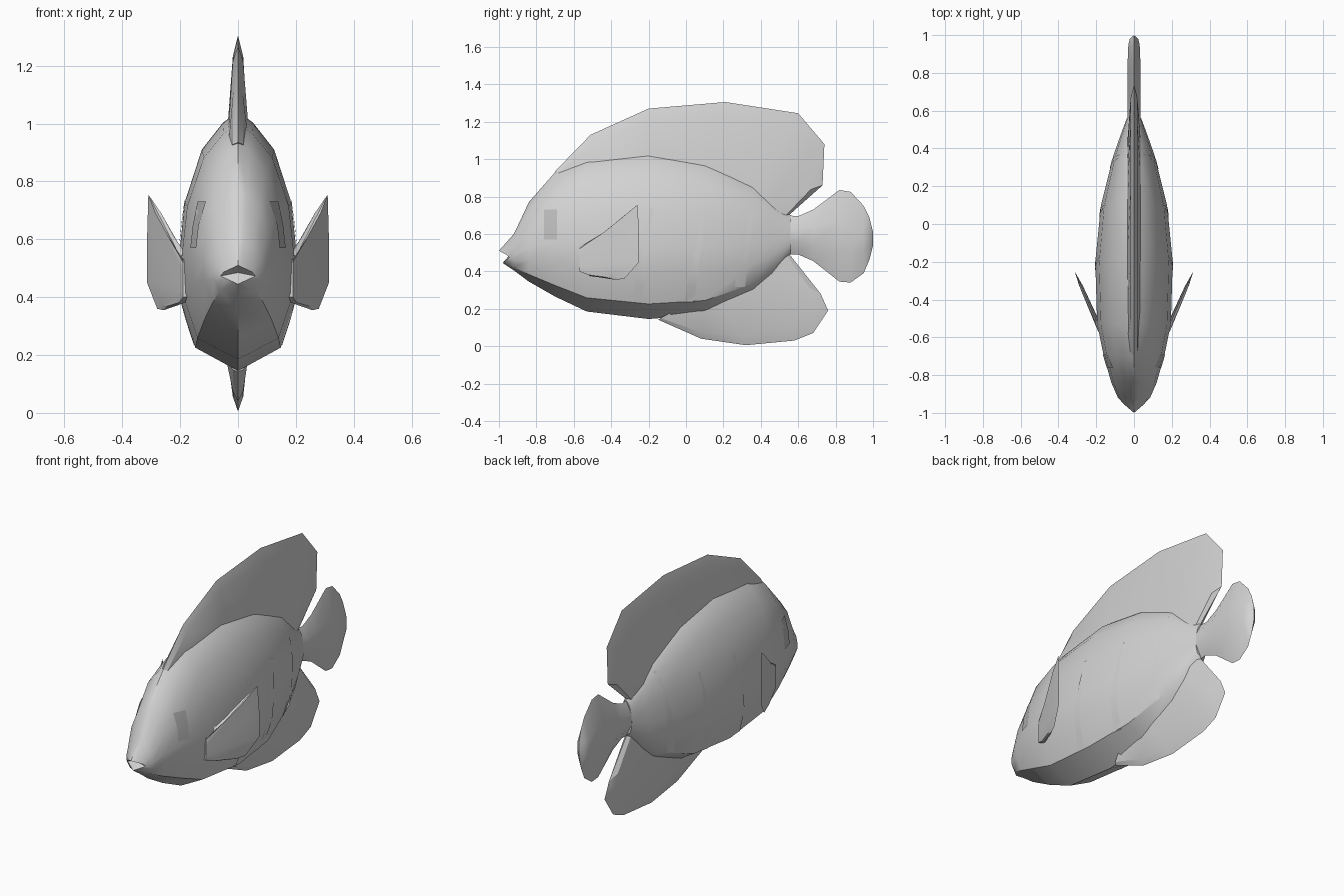
import bpy, bmesh
from mathutils import Vector
from mathutils.bvhtree import BVHTree

if "Cube" in bpy.data.objects:
    bpy.data.objects.remove(bpy.data.objects["Cube"])


def material(name, v):
    m = bpy.data.materials.new(name)
    m.diffuse_color = (v, v, v, 1)
    m.use_nodes = True
    m.node_tree.nodes["Principled BSDF"].inputs["Base Color"].default_value = m.diffuse_color
    return m


GREY = material("pale_grey", 0.65)
EYE = material("eye_grey", 0.5)


def finish(name, bm, mat=GREY, angle=0.7, closed=True):
    bmesh.ops.remove_doubles(bm, verts=bm.verts, dist=0.0005)
    if closed:
        bmesh.ops.recalc_face_normals(bm, faces=bm.faces)
    me = bpy.data.meshes.new(name)
    bm.to_mesh(me)
    bm.free()
    ob = bpy.data.objects.new(name, me)
    bpy.context.collection.objects.link(ob)
    me.materials.append(mat)
    bpy.ops.object.select_all(action='DESELECT')
    ob.select_set(True)
    bpy.context.view_layer.objects.active = ob
    bpy.ops.object.shade_smooth_by_angle(angle=angle)
    return ob


def loft(bm, rings):
    """Skin a list of closed rings; returns the vertex rings."""
    vr = [[bm.verts.new(p) for p in r] for r in rings]
    for a, b in zip(vr, vr[1:]):
        n = len(a)
        for i in range(n):
            j = (i + 1) % n
            bm.faces.new((a[i], a[j], b[j], b[i]))
    return vr


# Body: cross sections (height fraction, width fraction) along y
SECTION = [(0, 0), (.09, .72), (.27, .97), (.43, 1), (.65, .9), (.855, .61), (.96, .25), (1, 0)]
STATIONS = [(-.92, .405, .60, .085), (-.84, .345, .77, .12), (-.70, .265, .93, .16),
            (-.53, .185, 1.0, .195), (-.20, .145, 1.04, .205), (.10, .17, .99, .175),
            (.36, .28, .88, .11), (.46, .365, .79, .075), (.56, .495, .70, .038)]


def mirrored(half):
    return half + [(-x, y, z) for x, y, z in half[-2:0:-1]]


# Mouth ring is an open diamond with its corners set back
lips = []
for h, _ in SECTION:
    f = 1 - abs(2 * h - 1)
    lips.append((.07 * f, -.98 - .02 * h + .05 * f, .445 + .065 * h))
rings = [mirrored(lips)]
for y, zb, zt, w in STATIONS:
    rings.append(mirrored([(w * f, y, zb + (zt - zb) * h) for h, f in SECTION]))
bm = bmesh.new()
vr = loft(bm, rings)
throat = bm.verts.new((0, -.945, .485))
for i, v in enumerate(vr[0]):
    bm.faces.new((throat, vr[0][(i + 1) % len(vr[0])], v))
bm.faces.new(vr[-1])
body = finish("body", bm)
bvh = BVHTree.FromPolygons([v.co for v in body.data.vertices],
                           [p.vertices[:] for p in body.data.polygons])

# Tail fin: lens-shaped sections along y
bm = bmesh.new()
rings = []
for y, zb, zt, t in [(.53, .49, .70, .035), (.60, .49, .695, .035), (.68, .455, .73, .035),
                     (.82, .345, .835, .035), (.88, .34, .825, .033), (.95, .39, .75, .03),
                     (.98, .46, .69, .022), (1.0, .54, .61, 0)]:
    d = (zt - zb) / 3
    rings.append([(0, y, zb), (t, y, zb + d), (t, y, zt - d), (0, y, zt),
                  (-t, y, zt - d), (-t, y, zb + d)])
vr = loft(bm, rings)
bm.faces.new(vr[0])
finish("tail_fin", bm)


def fin(name, columns, t_mid, t_base, inset, place=lambda x, y, z: (x, y, z)):
    """Fin from (outer, base) point pairs: sharp rim, thicker inside, thickest at the base."""
    bm = bmesh.new()
    rings = []
    for (oy, oz), (by, bz) in columns:
        my, mz = oy + (by - oy) * inset, oz + (bz - oz) * inset
        rings.append([place(*p) for p in [(0, oy, oz), (t_mid, my, mz), (t_base, by, bz),
                                          (-t_base, by, bz), (-t_mid, my, mz)]])
    vr = loft(bm, rings)
    bm.faces.new(vr[0])
    bm.faces.new(vr[-1])
    return finish(name, bm, angle=0.35)


fin("dorsal_fin", [((-.70, .935), (-.62, .90)), ((-.51, 1.13), (-.46, .94)),
                   ((-.20, 1.27), (-.17, .99)), ((.21, 1.305), (.08, .94)),
                   ((.60, 1.245), (.25, .88)), ((.74, 1.08), (.36, .80)),
                   ((.73, .86), (.42, .75)), ((.55, .70), (.45, .67))], .018, .036, .2)

fin("anal_fin", [((-.15, .142), (-.08, .18)), ((.08, .04), (.06, .22)),
                 ((.32, .005), (.17, .26)), ((.58, .03), (.27, .32)),
                 ((.68, .07), (.34, .35)), ((.76, .19), (.39, .40)),
                 ((.72, .28), (.42, .44)), ((.55, .495), (.46, .50))], .018, .04, .2)

# Pectoral fins flare outward from the flanks
PECTORAL = [((-.51, .54), (-.57, .53)), ((-.40, .635), (-.57, .52)), ((-.26, .755), (-.57, .50)),
            ((-.25, .60), (-.57, .48)), ((-.25, .45), (-.57, .45)), ((-.33, .36), (-.57, .42)),
            ((-.38, .355), (-.57, .41)), ((-.51, .375), (-.57, .40))]
for side, s in (("right", 1), ("left", -1)):
    fin(side + "_pectoral_fin", PECTORAL, .01, .016, .25,
        lambda x, y, z, s=s: (s * (x + .2 + .44 * (y + .51)), y, z))


def plate(name, s, rows, mat, lift):
    """Thin strip laid on the flank; rows are (z, y_start, y_end)."""
    bm = bmesh.new()
    grid = []
    for z, y0, y1 in rows:
        line = []
        for k in range(3):
            y = y0 + (y1 - y0) * k / 2
            hit = bvh.ray_cast(Vector((s, y, z)), Vector((-s, 0, 0)))[0]
            line.append(bm.verts.new((hit.x + s * lift, y, z)))
        grid.append(line)
    for a, b in zip(grid, grid[1:]):
        for k in range(2):
            q = (a[k], a[k + 1], b[k + 1], b[k])
            bm.faces.new(q if s > 0 else q[::-1])
    finish(name, bm, mat, closed=False)


# Eyes and flank bands
for side, s in (("right", 1), ("left", -1)):
    plate(side + "_eye", s, [(.57, -.76, -.69), (.65, -.76, -.69), (.73, -.76, -.69)], EYE, .005)
    for i, y in enumerate((-.29, -.01, .26)):
        z0 = .235 + (.08 if i == 2 else 0)
        rows = []
        for k in range(7):
            f = k / 6
            rows.append((z0 + .5 * f, y + .10 * f, y + .055 + .06 * f))
        plate(f"{side}_band_{i + 1}", s, rows, GREY, .004)
